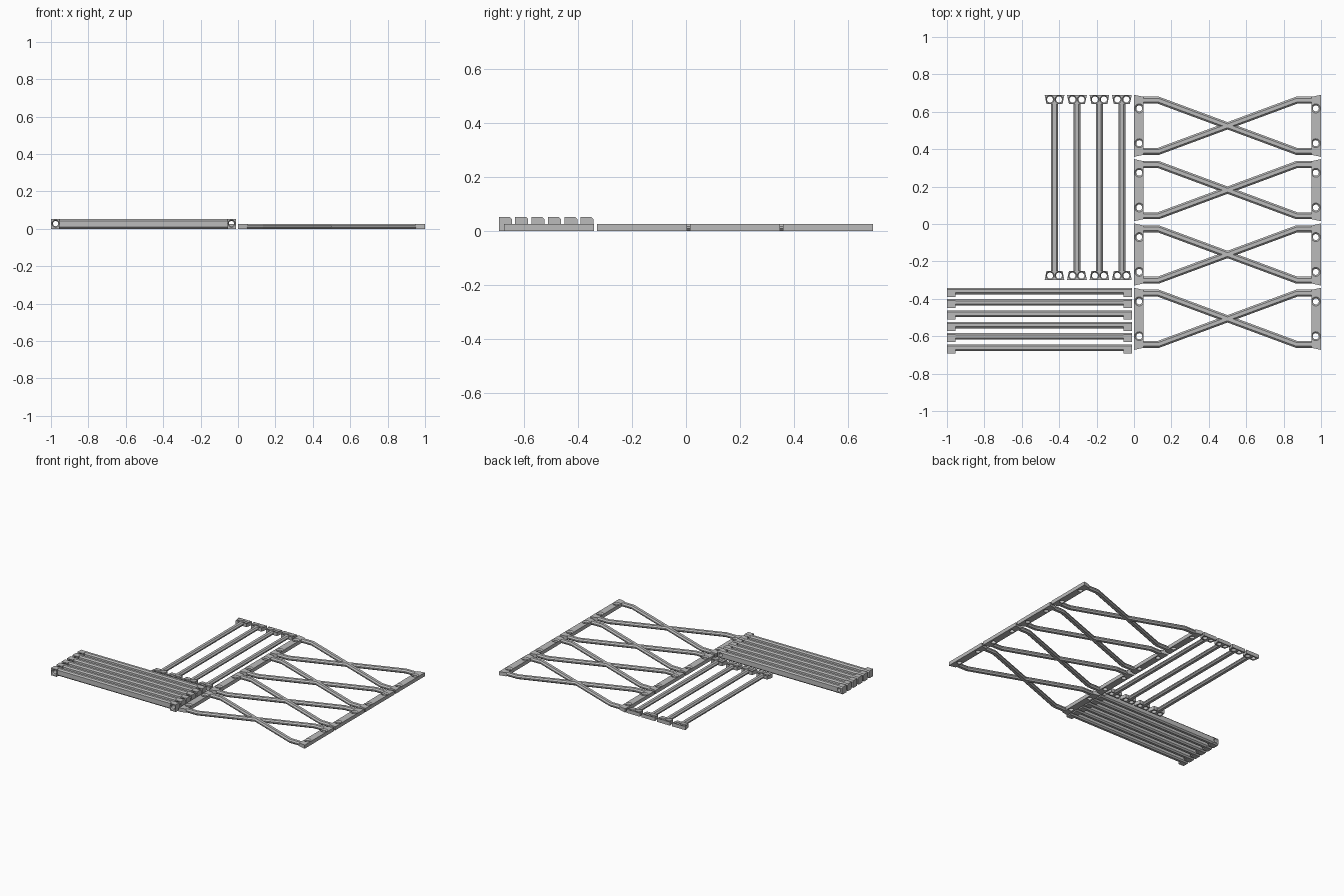
import bpy, bmesh, math
from mathutils import Vector, Matrix

if "Cube" in bpy.data.objects:
    bpy.data.objects.remove(bpy.data.objects["Cube"])

grey = bpy.data.materials.new("grey plastic")
grey.diffuse_color = (0.5, 0.5, 0.5, 1)
grey.use_nodes = True
grey.node_tree.nodes["Principled BSDF"].inputs["Base Color"].default_value = grey.diffuse_color
T = 0.026  # thickness of the flat parts


def add_mesh(name, bm):
    bmesh.ops.recalc_face_normals(bm, faces=bm.faces)
    me = bpy.data.meshes.new(name)
    bm.to_mesh(me)
    bm.free()
    me.materials.append(grey)
    ob = bpy.data.objects.new(name, me)
    bpy.context.collection.objects.link(ob)
    return ob


def skin(bm, rings):
    """Join matching rings of points into a closed solid."""
    vs = [[bm.verts.new(p) for p in r] for r in rings]
    n = len(vs[0])
    for a, b in zip(vs, vs[1:]):
        for i in range(n):
            bm.faces.new((a[i], a[(i + 1) % n], b[(i + 1) % n], b[i]))
    bm.faces.new(vs[0])
    bm.faces.new(vs[-1])


def sweep(bm, path, w, h, c):
    """Chamfered bar along a flat path with mitred corners."""
    a, b = w / 2, w / 2 - c
    sec = [(-b, 0), (b, 0), (a, c), (a, h - c), (b, h), (-b, h), (-a, h - c), (-a, c)]
    pts = [Vector(p) for p in path]
    dirs = [(q - p).normalized() for p, q in zip(pts, pts[1:])]
    rings = []
    for i, p in enumerate(pts):
        d0, d1 = dirs[max(i - 1, 0)], dirs[min(i, len(dirs) - 1)]
        t = (d0 + d1).normalized()
        n = Vector((-t.y, t.x)) / t.dot(d1)
        rings.append([(p.x + n.x * u, p.y + n.y * u, z) for u, z in sec])
    skin(bm, rings)


def drill(ob, centres, r, R, depth, rot):
    """Countersunk screw holes; rot turns the hole axis away from +z."""
    bm = bmesh.new()
    for c in centres:
        prof = [(r, -0.1), (r, -depth), (R, 0), (R, 0.02)]
        m = Matrix.Translation(c) @ rot
        skin(bm, [[m @ Vector((q * math.cos(k * math.tau / 24), q * math.sin(k * math.tau / 24), z))
                   for k in range(24)] for q, z in prof])
    cutter = add_mesh("hole_cutter", bm)
    mod = ob.modifiers.new("holes", 'BOOLEAN')
    mod.operation = 'DIFFERENCE'
    mod.solver = 'EXACT'
    mod.object = cutter
    dg = bpy.context.evaluated_depsgraph_get()
    ob.modifiers.update() if hasattr(ob.modifiers, "update") else None
    me = bpy.data.meshes.new_from_object(ob.evaluated_get(dg))
    ob.modifiers.clear()
    ob.data = me
    bpy.data.objects.remove(cutter)


def repeat(ob, positions):
    """Place the part at the first position and copies at the others."""
    for i, p in enumerate(positions):
        o = ob if i == 0 else ob.copy()
        if i:
            bpy.context.collection.objects.link(o)
        o.location = p


UP = Matrix.Identity(4)
FRONT = Matrix.Rotation(math.pi / 2, 4, 'X')  # hole axis towards -y

# Cross-braced panels: end plates and two crossing bars
panels = [(0.5, 0.525 - 0.344 * i, 0) for i in range(4)]
bm = bmesh.new()
for s in (-1, 1):
    outline = [(s * 0.5, -0.166), (s * 0.5, 0.166), (s * 0.45, 0.155), (s * 0.45, -0.155)]
    skin(bm, [[(x, y, z) for x, y in outline] for z in (0, T)])
plates = add_mesh("panel_end_plates", bm)
drill(plates, [(x, y, T) for x in (-0.472, 0.472) for y in (-0.093, 0.093)], 0.016, 0.024, 0.008, UP)
repeat(plates, panels)

for name, s in (("falling_brace", 1), ("rising_brace", -1)):
    bm = bmesh.new()
    sweep(bm, [(-0.455, s * 0.137), (-0.37, s * 0.137), (0.37, -s * 0.137), (0.455, -s * 0.137)],
          0.037, T, 0.009)
    repeat(add_mesh(name, bm), panels)

# Upright struts: trapezoid feet with two holes, one straight bar
struts = [(-0.425 + 0.12 * i, 0.195, 0) for i in range(4)]
bm = bmesh.new()
for s in (-1, 1):
    outline = [(-0.053, s * 0.495), (0.053, s * 0.495), (0.043, s * 0.447), (-0.043, s * 0.447)]
    skin(bm, [[(x, y, z) for x, y in outline] for z in (0, T)])
feet = add_mesh("strut_feet", bm)
drill(feet, [(x, y, T) for x in (-0.024, 0.024) for y in (-0.471, 0.471)], 0.016, 0.022, 0.008, UP)
repeat(feet, struts)
bm = bmesh.new()
sweep(bm, [(0, -0.452), (0, 0.452)], 0.037, T, 0.009)
repeat(add_mesh("strut_bar", bm), struts)

# Stacked rails: long bar with a drilled tab at each end
rails = [(-0.505, -0.668 + 0.0605 * i, 0) for i in range(6)]
bm = bmesh.new()
for s in (-1, 1):
    prof = [(-0.024, 0), (0.016, 0), (0.024, 0.008), (0.024, 0.044), (0.016, 0.052), (-0.024, 0.052)]
    skin(bm, [[(s * x, y, z) for y, z in prof] for x in (0.45, 0.495)])
tabs = add_mesh("rail_tabs", bm)
drill(tabs, [(x, -0.024, 0.028) for x in (-0.47, 0.47)], 0.014, 0.02, 0.008, FRONT)
repeat(tabs, rails)
bm = bmesh.new()
sweep(bm, [(-0.452, 0.0065), (0.452, 0.0065)], 0.035, 0.052, 0.009)
repeat(add_mesh("rail_bar", bm), rails)
